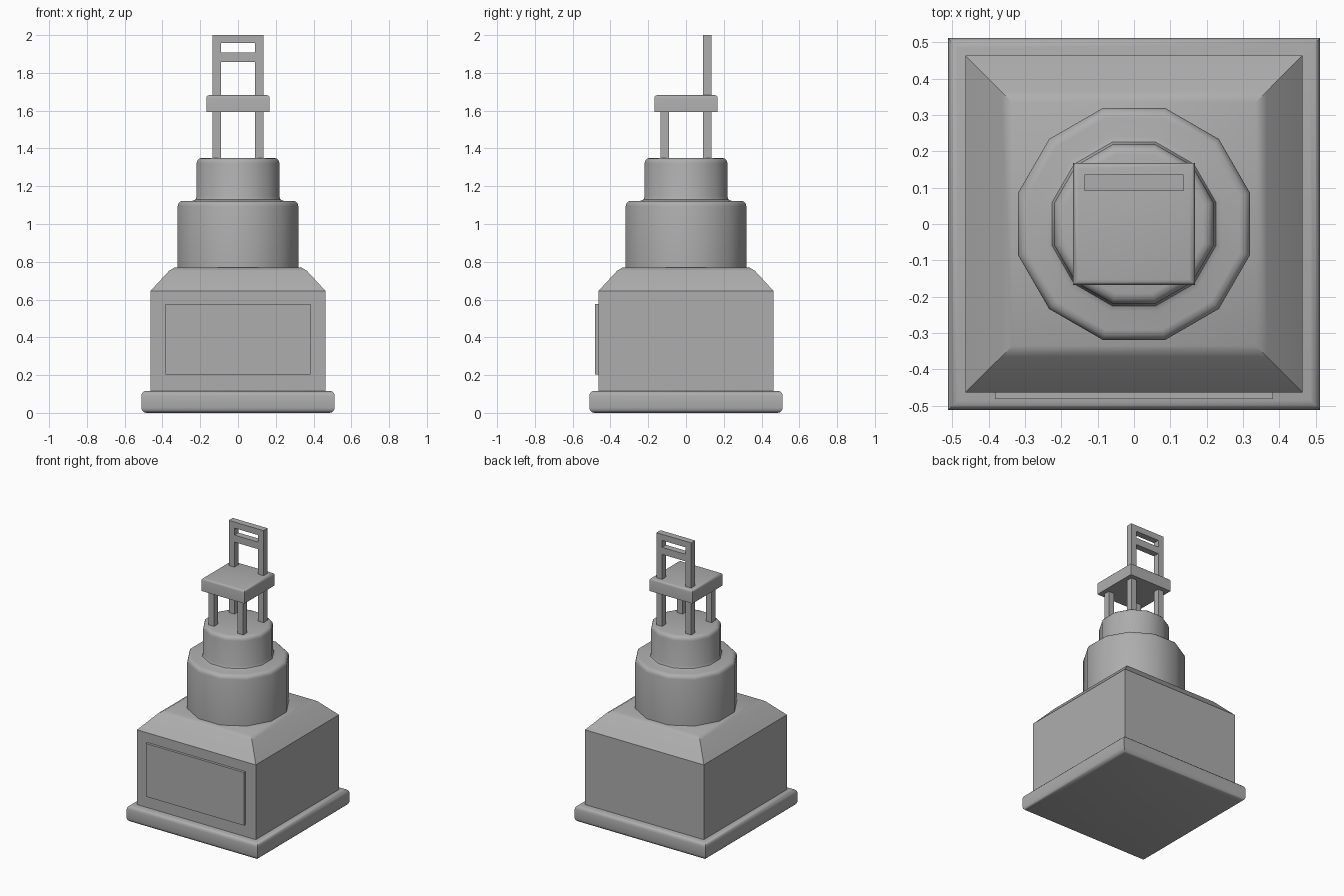
import bpy, bmesh
from math import pi, cos, sin, radians

cube = bpy.data.objects.get("Cube")
if cube:
    bpy.data.objects.remove(cube, do_unlink=True)

grey = bpy.data.materials.new("plain_grey")
grey.use_nodes = True
grey.diffuse_color = (0.42, 0.42, 0.42, 1)
grey.node_tree.nodes["Principled BSDF"].inputs["Base Color"].default_value = grey.diffuse_color


def finish(name, bm, smooth=False):
    bmesh.ops.recalc_face_normals(bm, faces=bm.faces)
    mesh = bpy.data.meshes.new(name)
    bm.to_mesh(mesh)
    bm.free()
    mesh.materials.append(grey)
    obj = bpy.data.objects.new(name, mesh)
    bpy.context.collection.objects.link(obj)
    if smooth:
        bpy.ops.object.select_all(action="DESELECT")
        obj.select_set(True)
        bpy.context.view_layer.objects.active = obj
        bpy.ops.object.shade_smooth_by_angle(angle=radians(35))
    return obj


def tower(name, sides, profile):
    """Stack rings of (half width across flats, z), capped at both ends."""
    bm = bmesh.new()
    rings = []
    for half, z in profile:
        r = half / cos(pi / sides)
        angles = [(2 * i + 1) * pi / sides for i in range(sides)]
        rings.append([bm.verts.new((r * cos(a), r * sin(a), z)) for a in angles])
    for low, high in zip(rings, rings[1:]):
        for i in range(sides):
            j = (i + 1) % sides
            bm.faces.new((low[i], low[j], high[j], high[i]))
    bm.faces.new(rings[0][::-1])
    bm.faces.new(rings[-1])
    return finish(name, bm, True)


def round_top(half, z, r, steps=3):
    """Profile points of a rounded upper rim."""
    arc = [i * pi / 2 / steps for i in range(steps + 1)]
    return [(half - r + r * cos(a), z - r + r * sin(a)) for a in arc]


def box(name, x, y, z):
    bm = bmesh.new()
    bmesh.ops.create_cube(bm, size=1)
    for v in bm.verts:
        v.co = [r[0] if c < 0 else r[1] for c, r in zip(v.co, (x, y, z))]
    return finish(name, bm)


# Rounded square plinth
rim = round_top(0.512, 0.117, 0.027)
tower("plinth", 4, [(h, 0.117 - z) for h, z in reversed(rim)] + rim)

# Square block with sloping shoulders, and its front plaque
tower("pedestal_block", 4, [(0.464, 0.117), (0.464, 0.645), (0.365, 0.752), (0.335, 0.77)])
box("front_plaque", (-0.383, 0.383), (-0.482, -0.464), (0.202, 0.577))

# Stepped twelve-sided drum with a soft inner corner
tower("stepped_drum", 12,
      [(0.319, 0.77)] + round_top(0.319, 1.123, 0.028)
      + [(0.24, 1.123), (0.225, 1.13), (0.219, 1.146)]
      + round_top(0.219, 1.35, 0.028))

# Chair seat and legs
tower("seat", 4, [(0.168, 1.592)] + round_top(0.168, 1.682, 0.015))
inner, outer = 0.091, 0.136
for sx, side in ((1, "left"), (-1, "right")):
    for sy, end in ((-1, "front"), (1, "back")):
        box(f"{end}_{side}_leg", sorted((sx * inner, sx * outer)),
            sorted((sy * inner, sy * outer)), (1.345, 1.597))

# Chair back: a grid of cells with two openings, thickened
xs = (-outer, -inner, inner, outer)
zs = (1.68, 1.858, 1.908, 1.957, 2.0)
bm = bmesh.new()
grid = [[bm.verts.new((x, inner, z)) for x in xs] for z in zs]
for row in range(4):
    for col in range(3):
        if col != 1 or row in (1, 3):
            bm.faces.new((grid[row][col], grid[row][col + 1],
                          grid[row + 1][col + 1], grid[row + 1][col]))
extruded = bmesh.ops.extrude_face_region(bm, geom=bm.faces[:], use_keep_orig=True)
for v in extruded["geom"]:
    if isinstance(v, bmesh.types.BMVert):
        v.co.y = outer
finish("chair_back", bm)
